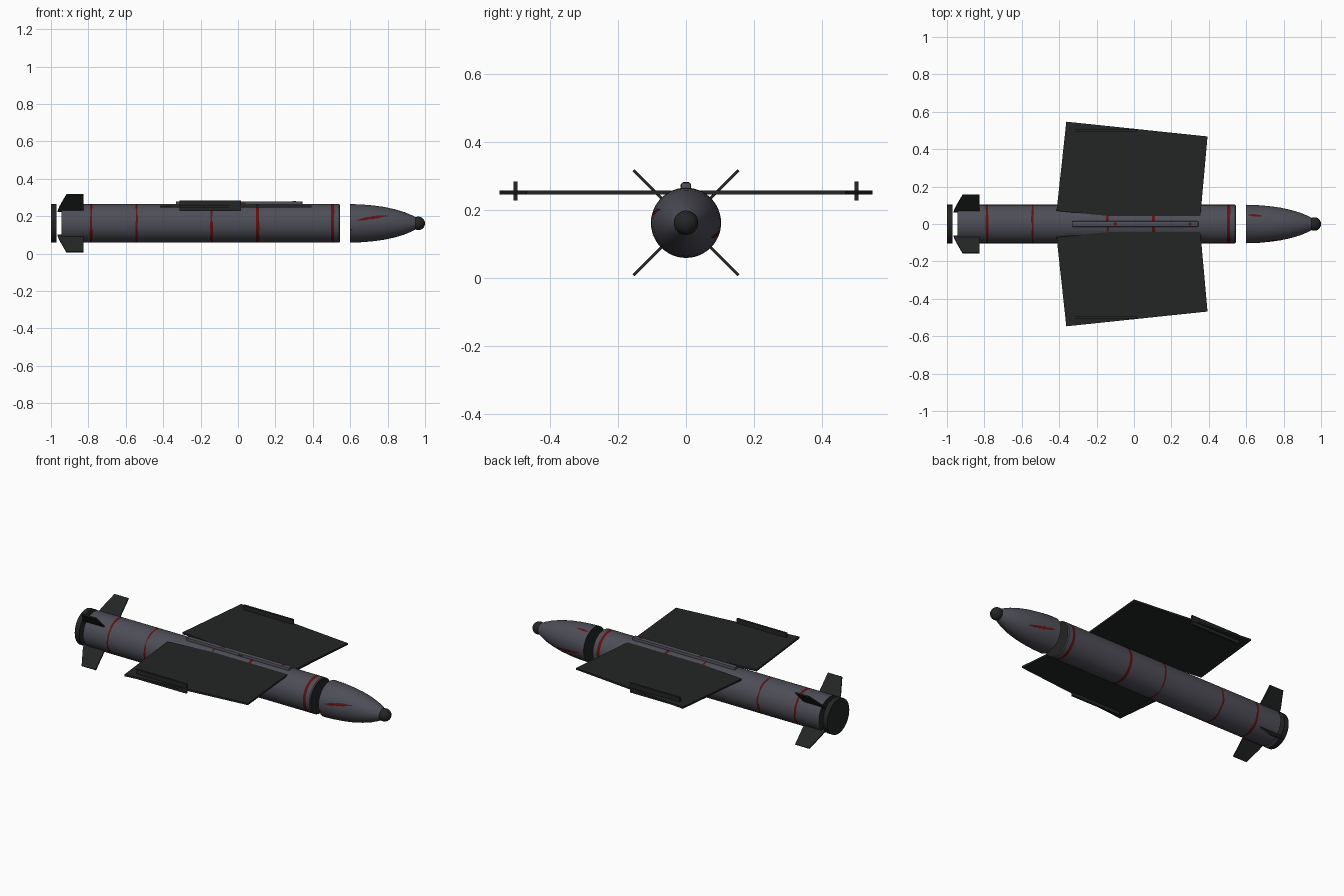
import bpy, bmesh, math, random
from mathutils import Matrix, Vector

cube = bpy.data.objects.get("Cube")
if cube:
    bpy.data.objects.remove(cube, do_unlink=True)
random.seed(4)
AXIS_Z, R, SEG = 0.162, 0.103, 48


def material(name, rgb):
    m = bpy.data.materials.new(name)
    m.use_nodes = True
    m.diffuse_color = (*rgb, 1)
    m.node_tree.nodes["Principled BSDF"].inputs["Base Color"].default_value = (*rgb, 1)
    return m


GREY = material("hull grey", (0.075, 0.075, 0.095))
BLACK = material("matte black", (0.017, 0.018, 0.018))
RED = material("dark red", (0.12, 0.005, 0.005))


def finish(bm, name, mats, smooth=False):
    bmesh.ops.recalc_face_normals(bm, faces=bm.faces)
    mesh = bpy.data.meshes.new(name)
    bm.to_mesh(mesh)
    bm.free()
    obj = bpy.data.objects.new(name, mesh)
    bpy.context.collection.objects.link(obj)
    for m in mats:
        mesh.materials.append(m)
    if smooth:
        bpy.ops.object.select_all(action='DESELECT')
        obj.select_set(True)
        bpy.context.view_layer.objects.active = obj
        bpy.ops.object.shade_smooth_by_angle(angle=math.radians(35))
    return obj


def on_axis(x, r, a):
    return Vector((x, r * math.cos(a), AXIS_Z + r * math.sin(a)))


def lathe(name, rings, mats, cap_mat=0):
    """Rings are (x offset per angle, radius, material of the band that follows)."""
    bm = bmesh.new()
    loops = []
    for xs, r, _ in rings:
        xs = xs if isinstance(xs, list) else [xs] * SEG
        loops.append([bm.verts.new(on_axis(x, r, i * math.tau / SEG)) for i, x in enumerate(xs)])
    for (_, _, mat), a, b in zip(rings, loops, loops[1:]):
        for i in range(SEG):
            j = (i + 1) % SEG
            bm.faces.new((a[i], a[j], b[j], b[i])).material_index = mat
    for end in (loops[0], loops[-1]):
        bm.faces.new(end).material_index = cap_mat
    return finish(bm, name, mats, True)


def slab(name, outline, thickness, matrix, mat=BLACK):
    """Flat plate extruded both ways from an outline in its local xy plane."""
    bm = bmesh.new()
    low = bm.faces.new([bm.verts.new((x, y, -thickness / 2)) for x, y in outline])
    top = bmesh.ops.extrude_face_region(bm, geom=[low])["geom"]
    bmesh.ops.translate(bm, vec=(0, 0, thickness),
                        verts=[v for v in top if isinstance(v, bmesh.types.BMVert)])
    bm.transform(matrix)
    return finish(bm, name, [mat])


def box(name, lo, hi, mat, bevel=0):
    bm = bmesh.new()
    bmesh.ops.create_cube(bm, size=1)
    lo, hi = Vector(lo), Vector(hi)
    bm.transform(Matrix.Translation((lo + hi) / 2) @ Matrix.Diagonal((*(hi - lo), 1)))
    if bevel:
        bmesh.ops.bevel(bm, geom=bm.edges[:], offset=bevel, segments=2, affect='EDGES', profile=0.5)
    return finish(bm, name, [mat], bevel > 0)


# Main tube with painted bands, some ragged
def ragged(x, side, rough):
    edge, width = [], 0.009
    for i in range(SEG):
        if i % 3 == 0:
            width = 0.009 - rough * random.random()
        edge.append(x + side * width)
    return edge


rings = [(-0.945, R, 0)]
for x, rough in ((-0.785, 0.005), (-0.543, 0.007), (-0.141, 0.007), (0.105, 0.001), (0.506, 0.001)):
    rings += [(ragged(x, -1, rough), R, 1), (ragged(x, 1, rough), R, 0)]
rings += [(0.54, R, 0), (0.545, R - 0.004, 0)]
lathe("body_tube", rings, [GREY, RED, BLACK], 2)

# Tail disc, standing clear of the tube
lathe("tail_disc", [(-1.0, R, 0), (-0.97, R, 0)], [BLACK])

# Tapered nose
PROFILE = ((0.60, 0.103), (0.66, 0.101), (0.72, 0.096), (0.78, 0.088),
           (0.84, 0.075), (0.89, 0.060), (0.93, 0.043), (0.955, 0.030))
lathe("nose_cone", [(x, r, 0) for x, r in PROFILE], [GREY, BLACK], 1)

# Round seeker at the tip
bm = bmesh.new()
bmesh.ops.create_uvsphere(bm, u_segments=24, v_segments=16, radius=0.036)
bm.transform(Matrix.Translation((0.964, 0, AXIS_Z)) @ Matrix.Rotation(math.pi / 2, 4, 'Y'))
finish(bm, "nose_tip", [BLACK], True)


# Scratched paint marks that follow the nose surface
def nose_radius(x):
    for (x0, r0), (x1, r1) in zip(PROFILE, PROFILE[1:]):
        if x <= x1:
            return r0 + (r1 - r0) * (x - x0) / (x1 - x0)
    return PROFILE[-1][1]


def mark(name, x0, x1, a0, a1, width):
    bm = bmesh.new()
    n, rows = 12, []
    for i in range(n + 1):
        t = i / n
        x = x0 + (x1 - x0) * t
        a = a0 + (a1 - a0) * t
        w = width * (0.3 + 0.7 * math.sin(math.pi * t)) * random.uniform(0.7, 1.2)
        rows.append([bm.verts.new(on_axis(x, nose_radius(x) + 0.0015, a + k * w / 2))
                     for k in (-1, -0.33, 0.33, 1)])
    for p, q in zip(rows, rows[1:]):
        for k in range(3):
            bm.faces.new((p[k], p[k + 1], q[k + 1], q[k]))
    finish(bm, name, [RED])


mark("nose_mark_front", 0.64, 0.80, math.pi - 0.16, math.pi - 0.48, 0.17)
mark("nose_mark_back", 0.64, 0.80, -0.22, -0.50, 0.17)
mark("nose_mark_top", 0.61, 0.685, 1.08, 1.13, 0.13)
mark("nose_mark_small", 0.602, 0.613, math.pi + 0.33, math.pi + 0.36, 0.10)

# Wings, each with an upright plate near its tip
WING = [(-0.414, 0.07), (-0.362, 0.547), (0.393, 0.468), (0.355, 0.043), (-0.135, 0.043)]
for side, s in (("left", 1), ("right", -1)):
    slab("wing_" + side, [(x, s * y) for x, y in WING], 0.011, Matrix.Translation((0, 0, 0.251)))
    box("wing_plate_" + side, (-0.312, s * 0.5 - 0.006, 0.227), (0.015, s * 0.5 + 0.006, 0.283), BLACK)

# Four tail fins in an X
FIN = [(-0.965, 0.09), (-0.955, 0.125), (-0.917, 0.218), (-0.826, 0.218), (-0.826, 0.09)]
for k in range(4):
    turn = Matrix.Rotation(math.pi / 4 + k * math.pi / 2, 4, 'X')
    slab("tail_fin_%d" % (k + 1), FIN, 0.008, Matrix.Translation((0, 0, AXIS_Z)) @ turn)

# Mounting rail along the spine with red studs
box("top_rail", (-0.332, -0.015, 0.25), (0.345, 0.015, 0.28), GREY, 0.006)
for k, x in enumerate((-0.1, 0.3)):
    bm = bmesh.new()
    bmesh.ops.create_cone(bm, cap_ends=True, segments=12, radius1=0.009, radius2=0.009, depth=0.004)
    bm.transform(Matrix.Translation((x, 0, 0.2795)))
    finish(bm, "rail_stud_%d" % (k + 1), [RED])
box("rail_side_mark", (0.015, -0.016, 0.266), (0.04, -0.014, 0.274), RED)
